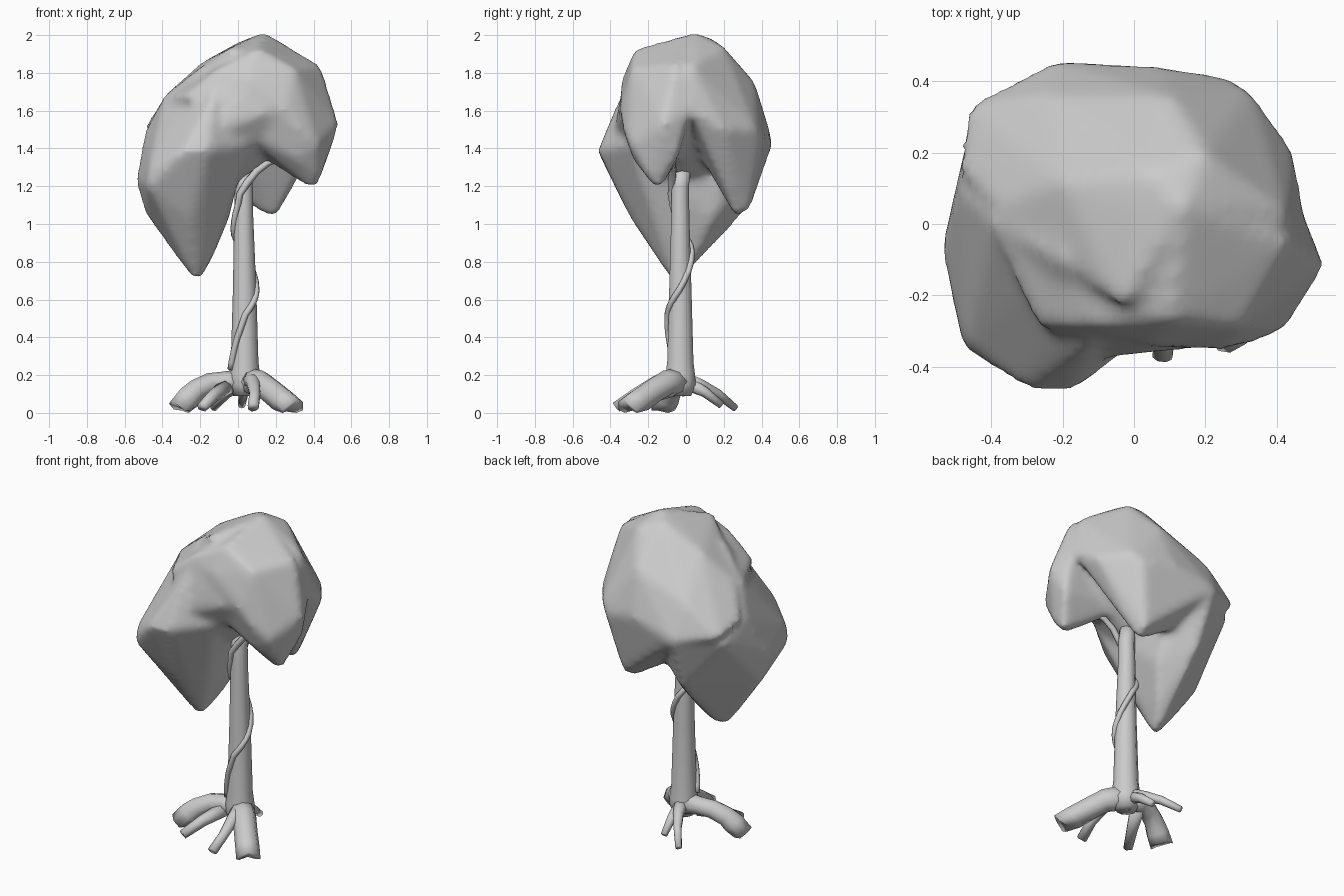
import bpy, bmesh, math
from mathutils import Vector


def finish(name, bm):
    bmesh.ops.recalc_face_normals(bm, faces=bm.faces)
    me = bpy.data.meshes.new(name)
    bm.to_mesh(me)
    bm.free()
    for p in me.polygons:
        p.use_smooth = True
    ob = bpy.data.objects.new(name, me)
    bpy.context.collection.objects.link(ob)
    return ob


def tube(name, stations, sides=8):
    """Capped tapering tube through (x, y, z, radius) stations, kept above ground."""
    pts = [Vector(s[:3]) for s in stations]
    bm = bmesh.new()
    rings, normal, prev_t = [], Vector((1, 0, 0)), Vector((0, 0, 1))
    for i, (p, s) in enumerate(zip(pts, stations)):
        t = (pts[min(i + 1, len(pts) - 1)] - pts[max(i - 1, 0)]).normalized()
        normal = prev_t.rotation_difference(t) @ normal
        side = t.cross(normal)
        prev_t = t
        ring = []
        for k in range(sides):
            a = 2 * math.pi * k / sides
            v = p + s[3] * (math.cos(a) * normal + math.sin(a) * side)
            v.z = max(v.z, 0.012 if k % 2 else 0.0)
            ring.append(bm.verts.new(v))
        rings.append(ring)
    for a, b in zip(rings, rings[1:]):
        for k in range(sides):
            n = (k + 1) % sides
            bm.faces.new((a[k], a[n], b[n], b[k]))
    bm.faces.new(rings[0][::-1])
    bm.faces.new(rings[-1])
    return finish(name, bm)


# Trunk
tube("trunk", [(0.035, -0.03, 0.09, 0.06), (0.035, -0.03, 0.15, 0.085),
               (0.035, -0.03, 0.2, 0.082), (0.035, -0.03, 0.27, 0.073),
               (0.035, -0.03, 0.65, 0.062), (0.03, -0.03, 1.05, 0.05),
               (0.03, -0.03, 1.2, 0.048), (0.03, -0.02, 1.28, 0.045)], 10)

# Roots
roots = {
    "root_right": [(0.03, -0.02, 0.17, 0.075), (0.12, -0.11, 0.155, 0.07),
                   (0.18, -0.18, 0.11, 0.068), (0.24, -0.25, 0.06, 0.07),
                   (0.29, -0.31, 0.015, 0.07)],
    "root_left": [(0.03, -0.02, 0.16, 0.075), (-0.07, -0.03, 0.165, 0.055),
                  (-0.15, -0.05, 0.155, 0.057), (-0.22, -0.08, 0.12, 0.06),
                  (-0.26, -0.1, 0.08, 0.068), (-0.31, -0.12, 0.015, 0.07)],
    "root_left_fork": [(-0.06, -0.04, 0.14, 0.045), (-0.13, -0.17, 0.09, 0.034),
                       (-0.19, -0.28, 0.03, 0.028)],
    "root_front": [(0.06, -0.06, 0.18, 0.05), (0.08, -0.16, 0.16, 0.038),
                   (0.09, -0.27, 0.1, 0.03), (0.08, -0.37, 0.03, 0.03)],
    "root_back": [(0.03, 0.0, 0.17, 0.045), (-0.01, 0.09, 0.14, 0.032),
                  (-0.06, 0.17, 0.1, 0.025), (-0.13, 0.26, 0.025, 0.02)],
    "root_back_fork": [(0.03, 0.0, 0.16, 0.04), (0.03, 0.1, 0.11, 0.027),
                       (0.02, 0.19, 0.04, 0.02)],
}
for name, st in roots.items():
    tube(name, st)

# Vine winding around the trunk, ending as a branch under the canopy
keys = [(0.23, 200), (0.38, 235), (0.52, 275), (0.65, 355),
        (0.85, 450), (0.97, 540), (1.15, 610)]
vine = []
for (z0, a0), (z1, a1) in zip(keys, keys[1:]):
    for i in range(4):
        f = i / 4
        z, a = z0 + (z1 - z0) * f, math.radians(a0 + (a1 - a0) * f)
        r = 0.083 - 0.027 * z
        vine.append((0.033 + r * math.cos(a), -0.03 + r * math.sin(a), z, 0.017))
vine += [(0.01, -0.08, 1.16, 0.018), (0.05, -0.075, 1.22, 0.021), (0.1, -0.07, 1.28, 0.02),
         (0.16, -0.075, 1.325, 0.018), (0.22, -0.085, 1.345, 0.017), (0.31, -0.1, 1.365, 0.015)]
tube("vine", vine, 6)

# Canopy: three drooping lobes and a core fused into one mass
back_lobe = [(.15, .27, 1.04), (.21, .26, 1.04), (.2, .34, 1.08), (.3, .22, 1.33),
             (.11, .2, 1.2), (.04, .08, 1.36), (-.1, .2, 1.38), (-.22, .46, 1.42),
             (.08, .44, 1.5), (.27, .41, 1.45), (.33, .37, 1.5), (.45, .2, 1.5),
             (.48, .02, 1.6), (-.475, .33, 1.46), (-.495, .15, 1.52), (.43, .03, 1.84),
             (.14, .05, 2.015), (0, .05, 1.96), (.05, .14, 1.98), (.2, .2, 1.94),
             (-.2, .12, 1.85), (.1, .36, 1.76), (-.39, .05, 1.68), (-.25, .36, 1.63),
             (-.04, -.24, 1.93)]
right_lobe = [(.38, -.16, 1.19), (.42, -.13, 1.2), (.43, -.2, 1.24), (.31, -.28, 1.34),
              (.26, -.08, 1.4), (.48, -.04, 1.37), (.535, -.12, 1.53), (.42, -.3, 1.42),
              (.33, -.335, 1.5), (.25, -.355, 1.6), (.48, .02, 1.6), (.44, -.05, 1.84),
              (.14, .05, 2.015), (.1, -.27, 1.93), (.05, -.345, 1.75), (0, -.27, 1.5),
              (.05, 0, 1.4), (.3, -.29, 1.82), (-.15, -.28, 1.8)]
left_lobe = [(-.24, -.08, .71), (-.2, -.07, .7), (-.21, .02, .75), (-.36, -.05, .87),
             (-.49, -.05, 1.05), (-.54, -.07, 1.23), (-.48, -.35, 1.2), (-.47, -.33, 1.3),
             (-.3, -.465, 1.38), (-.16, -.465, 1.39), (-.25, -.29, 1.02), (-.02, -.16, 1.19),
             (-.12, -.08, .88), (-.13, .05, .83), (-.05, .14, 1.02), (-.03, .2, 1.2),
             (-.22, .46, 1.42), (-.2, .33, 1.08), (-.08, .33, 1.24), (-.46, .28, 1.4),
             (-.49, .1, 1.5), (-.39, 0, 1.68), (-.2, -.1, 1.84), (-.12, -.34, 1.7),
             (.05, -.3, 1.42)]
core = [(-.4, 0, 1.67), (-.2, .1, 1.84), (0, .05, 1.95), (.14, .05, 2.0), (.43, 0, 1.83),
        (.48, .02, 1.62), (.2, .2, 1.93), (.1, -.27, 1.92), (-.1, -.29, 1.82),
        (-.28, -.28, 1.68), (.05, -.34, 1.72), (.25, -.34, 1.62), (-.1, -.38, 1.5),
        (0, -.12, 1.23), (.07, -.02, 1.27), (-.04, .12, 1.24), (-.05, -.22, 1.25),
        (.22, 0, 1.45), (-.3, .1, 1.3)]
bm = bmesh.new()
for lobe in (back_lobe, right_lobe, left_lobe, core):
    vs = [bm.verts.new(p) for p in lobe]
    res = bmesh.ops.convex_hull(bm, input=vs)
    loose = {g for g in res["geom_interior"] if isinstance(g, bmesh.types.BMVert)}
    bmesh.ops.delete(bm, geom=list(loose), context='VERTS')
canopy = finish("canopy", bm)
m = canopy.modifiers.new("fuse", 'REMESH')
m.mode = 'VOXEL'
m.voxel_size = 0.022
m.use_smooth_shade = True
m = canopy.modifiers.new("soften", 'SMOOTH')
m.factor = 0.5
m.iterations = 9
